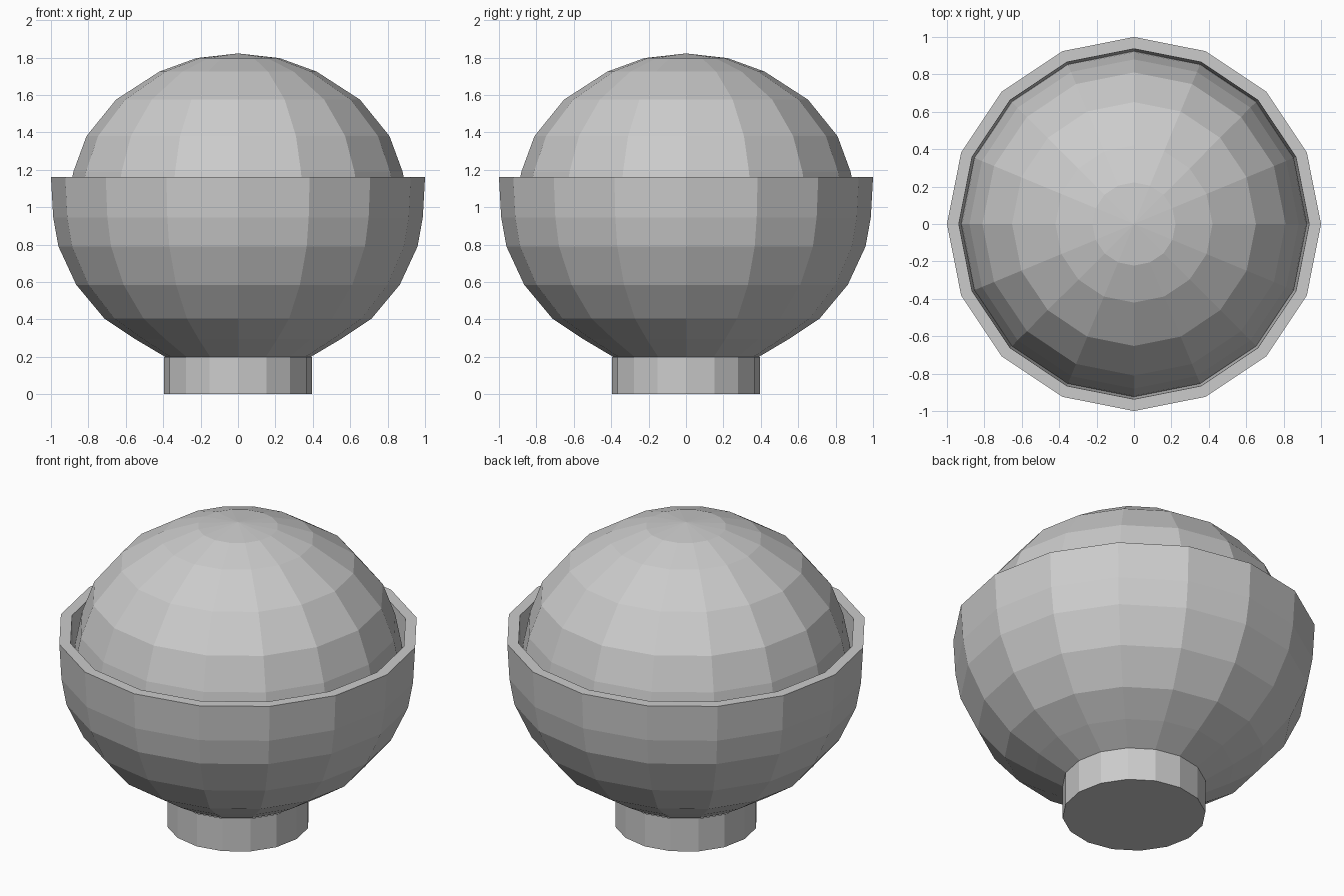
import bpy, bmesh
from math import cos, sin, pi

if "Cube" in bpy.data.objects:
    bpy.data.objects.remove(bpy.data.objects["Cube"])

SIDES = 16


def lathe(name, profile):
    """Revolve (radius, z) points around z; radius 0 closes to a pole."""
    bm = bmesh.new()
    rings = []
    for r, z in profile:
        if r == 0:
            rings.append([bm.verts.new((0, 0, z))] * SIDES)
        else:
            rings.append([bm.verts.new((r * cos(2 * pi * i / SIDES),
                                        r * sin(2 * pi * i / SIDES), z))
                          for i in range(SIDES)])
    for a, b in zip(rings, rings[1:]):
        for i in range(SIDES):
            j = (i + 1) % SIDES
            quad = list(dict.fromkeys((a[i], a[j], b[j], b[i])))
            bm.faces.new(quad)
    mesh = bpy.data.meshes.new(name)
    bm.to_mesh(mesh)
    bm.free()
    obj = bpy.data.objects.new(name, mesh)
    bpy.context.collection.objects.link(obj)
    return obj


# Foot of the bowl
lathe("bowl_foot", [(0, 0), (0.395, 0), (0.395, 0.2)])

# Bowl: outer wall, flat rim, inner wall
lathe("bowl", [(0, 0.2), (0.39, 0.2), (0.55, 0.295), (0.715, 0.405),
               (0.865, 0.585), (0.96, 0.79), (0.988, 0.945), (1.0, 1.16),
               (0.937, 1.16), (0.928, 0.96), (0.9, 0.81), (0.81, 0.62),
               (0.67, 0.46), (0.5, 0.35), (0.3, 0.27), (0, 0.27)])

# Heaped dome of food, settling into the bowl
lathe("food_dome", [(0.924, 0.95), (0.918, 1.0), (0.88, 1.19), (0.81, 1.38),
                    (0.652, 1.575), (0.42, 1.725), (0.222, 1.797),
                    (0, 1.822)])
